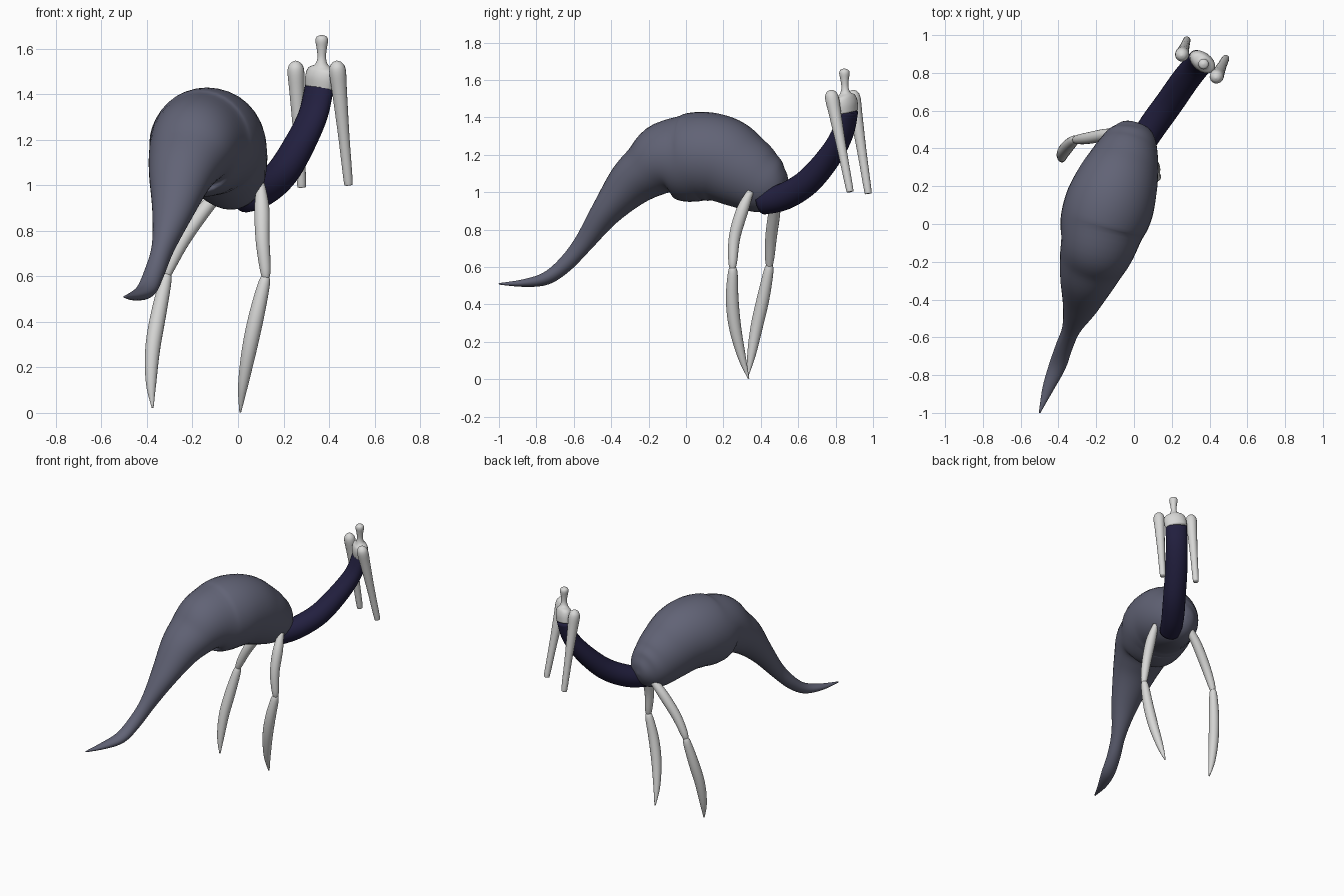
import bpy, bmesh, math
from mathutils import Vector


def material(name, rgb):
    m = bpy.data.materials.new(name)
    m.diffuse_color = (*rgb, 1)
    return m


SLATE = material("slate_grey", (0.12, 0.125, 0.18))
NAVY = material("dark_navy", (0.016, 0.014, 0.05))
PALE = material("pale_grey", (0.68, 0.68, 0.67))


def spline(keys, steps):
    """Catmull-Rom through rows of (x, y, z, side radius, depth radius)."""
    rows = [keys[0]] + list(keys) + [keys[-1]]
    out = []
    for i in range(1, len(rows) - 2):
        a, b, c, d = rows[i - 1:i + 3]
        for s in range(steps):
            t = s / steps
            out.append([0.5 * (2 * q + (r - p) * t + (2 * p - 5 * q + 4 * r - u) * t * t
                               + (3 * q - p - 3 * r + u) * t ** 3)
                        for p, q, r, u in zip(a, b, c, d)])
    out.append(list(keys[-1]))
    return out


def loft(name, keys, side, mat, steps=5, sides=24):
    """Smooth tube with elliptical rings along a path."""
    rows = spline(keys, steps)
    pts = [Vector(r[:3]) for r in rows]
    bm = bmesh.new()
    rings = []
    for i, r in enumerate(rows):
        tan = (pts[min(i + 1, len(pts) - 1)] - pts[max(i - 1, 0)]).normalized()
        u = Vector(side)
        u = (u - tan * u.dot(tan)).normalized()
        v = tan.cross(u)
        a, b = max(r[3], 0.003), max(r[4], 0.003)
        rings.append([bm.verts.new(pts[i] + u * a * math.cos(k * math.tau / sides)
                                   + v * b * math.sin(k * math.tau / sides))
                      for k in range(sides)])
    for p, q in zip(rings, rings[1:]):
        for k in range(sides):
            n = (k + 1) % sides
            bm.faces.new((p[k], p[n], q[n], q[k]))
    bm.faces.new(rings[0])
    bm.faces.new(rings[-1])
    bmesh.ops.recalc_face_normals(bm, faces=bm.faces)
    me = bpy.data.meshes.new(name)
    bm.to_mesh(me)
    bm.free()
    me.shade_smooth()
    me.materials.append(mat)
    ob = bpy.data.objects.new(name, me)
    bpy.context.collection.objects.link(ob)
    return ob


def limb(name, keys, mat=PALE):
    return loft(name, [(*k, k[3]) for k in keys], (0.8, -0.6, 0), mat, sides=16)


# Segmented body, from tail tip to rounded front
loft("body", [
    (-0.50, -1.00, 0.51, 0.004, 0.004),
    (-0.455, -0.87, 0.514, 0.030, 0.020),
    (-0.405, -0.75, 0.538, 0.045, 0.034),
    (-0.370, -0.65, 0.610, 0.045, 0.042),
    (-0.330, -0.55, 0.725, 0.050, 0.052),
    (-0.285, -0.43, 0.890, 0.095, 0.080),
    (-0.250, -0.30, 1.040, 0.145, 0.125),
    (-0.220, -0.20, 1.120, 0.178, 0.155),
    (-0.190, -0.11, 1.175, 0.202, 0.200),
    (-0.165, 0.00, 1.182, 0.228, 0.234),
    (-0.130, 0.10, 1.192, 0.236, 0.237),
    (-0.095, 0.20, 1.170, 0.222, 0.230),
    (-0.060, 0.30, 1.115, 0.195, 0.205),
    (-0.030, 0.40, 1.060, 0.160, 0.175),
    (-0.012, 0.475, 1.035, 0.125, 0.138),
    (-0.004, 0.525, 1.025, 0.070, 0.075),
    (0.000, 0.542, 1.022, 0.004, 0.004),
], (0.94, -0.34, 0), SLATE, sides=36)

# Dark curved neck rising from the front of the body
loft("neck", [
    (0.03, 0.41, 0.950, 0.070, 0.070),
    (0.10, 0.52, 0.975, 0.075, 0.072),
    (0.19, 0.645, 1.050, 0.075, 0.070),
    (0.27, 0.76, 1.180, 0.074, 0.062),
    (0.33, 0.835, 1.310, 0.072, 0.052),
    (0.358, 0.865, 1.435, 0.072, 0.045),
], (0.8, -0.6, 0), NAVY)

# Small pale torso with knob head
loft("upper_torso", [
    (0.358, 0.864, 1.430, 0.073, 0.046),
    (0.363, 0.858, 1.475, 0.076, 0.050),
    (0.366, 0.855, 1.510, 0.066, 0.042),
    (0.367, 0.852, 1.530, 0.030, 0.028),
    (0.368, 0.850, 1.560, 0.019, 0.019),
    (0.368, 0.848, 1.600, 0.022, 0.022),
    (0.368, 0.847, 1.635, 0.028, 0.028),
    (0.368, 0.847, 1.653, 0.022, 0.022),
    (0.368, 0.847, 1.661, 0.004, 0.004),
], (0.8, -0.6, 0), PALE, steps=4, sides=20)

# Hanging arms
for name, top, end in (("right_arm", (0.433, 0.772, 1.547), (0.486, 0.878, 1.0)),
                       ("left_arm", (0.252, 0.89, 1.547), (0.28, 0.975, 0.99))):
    a, b = Vector(top), Vector(end)
    limb(name, [(*a.lerp(b, t), r) for t, r in (
        (0, 0.004), (0.02, 0.024), (0.08, 0.037), (0.25, 0.033),
        (0.6, 0.025), (0.96, 0.020), (0.99, 0.015), (1, 0.004))])

# Legs: thigh and pointed calf, bent at the knee
limb("right_thigh", [(0.10, 0.345, 1.005, 0.018), (0.105, 0.30, 0.90, 0.033),
                     (0.108, 0.26, 0.76, 0.031), (0.12, 0.25, 0.63, 0.024),
                     (0.122, 0.25, 0.58, 0.012)])
limb("right_calf", [(0.123, 0.25, 0.605, 0.012), (0.115, 0.25, 0.57, 0.026),
                    (0.082, 0.247, 0.43, 0.034), (0.050, 0.262, 0.28, 0.033),
                    (0.022, 0.298, 0.12, 0.022), (0.010, 0.335, 0.003, 0.004)])
limb("left_thigh", [(-0.07, 0.48, 0.98, 0.025), (-0.15, 0.472, 0.89, 0.032),
                    (-0.24, 0.455, 0.76, 0.031), (-0.30, 0.447, 0.64, 0.024),
                    (-0.312, 0.445, 0.59, 0.012)])
limb("left_calf", [(-0.308, 0.447, 0.62, 0.012), (-0.318, 0.442, 0.58, 0.026),
                   (-0.350, 0.412, 0.43, 0.034), (-0.375, 0.378, 0.28, 0.033),
                   (-0.382, 0.350, 0.13, 0.023), (-0.375, 0.332, 0.022, 0.004)])
